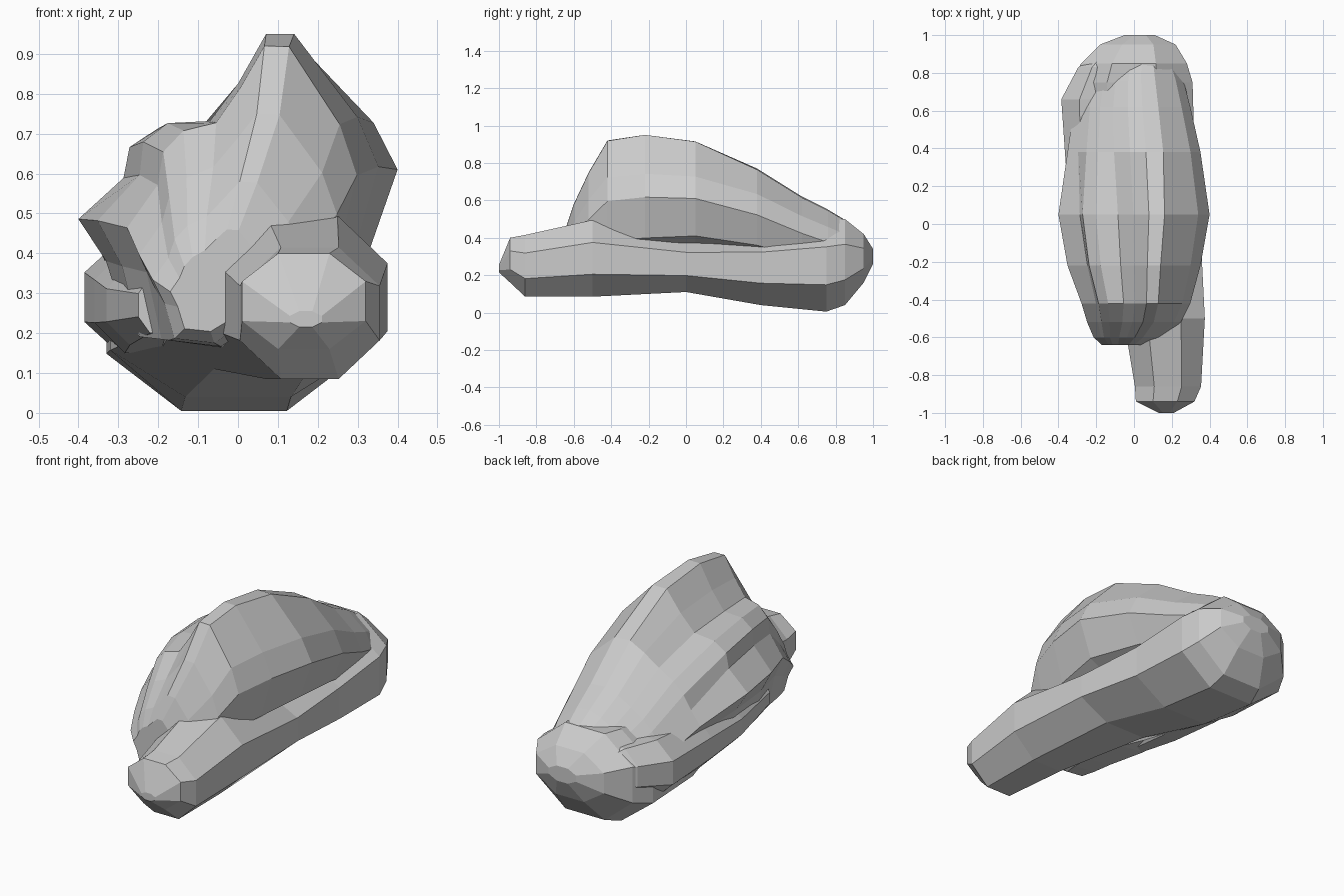
import bpy, bmesh, math


def loft(name, rings):
    # skin a list of equal-length point rings and close both ends
    bm = bmesh.new()
    vr = [[bm.verts.new(p) for p in r] for r in rings]
    n = len(vr[0])
    for a, b in zip(vr, vr[1:]):
        for i in range(n):
            j = (i + 1) % n
            bm.faces.new((a[i], a[j], b[j], b[i]))
    bm.faces.new(vr[0])
    bm.faces.new(vr[-1])
    bmesh.ops.triangulate(bm, faces=[f for f in bm.faces if len(f.verts) > 4])
    bmesh.ops.recalc_face_normals(bm, faces=bm.faces)
    me = bpy.data.meshes.new(name)
    bm.to_mesh(me)
    bm.free()
    ob = bpy.data.objects.new(name, me)
    bpy.context.collection.objects.link(ob)
    return ob


def lobe(name, stations, sides):
    # stations: y, centre x, centre z, half width, half height
    rings = []
    for y, cx, cz, rx, rz in stations:
        ring = []
        for i in range(sides):
            a = 2 * math.pi * (i + 0.5) / sides
            k = 1 / math.cos(math.pi / sides)
            ring.append((cx + rx * k * math.cos(a), y, cz + rz * k * math.sin(a)))
        rings.append(ring)
    return loft(name, rings)


# Long lower roll, protruding at the front and widening at the back
lobe("lower_roll", [
    (-1.00, 0.17, 0.235, 0.04, 0.02),
    (-0.94, 0.165, 0.28, 0.155, 0.12),
    (-0.86, 0.18, 0.25, 0.175, 0.165),
    (-0.50, 0.16, 0.29, 0.215, 0.205),
    (0.00, 0.06, 0.26, 0.29, 0.15),
    (0.40, 0.00, 0.24, 0.32, 0.20),
    (0.75, -0.01, 0.25, 0.32, 0.245),
    (0.85, 0.00, 0.27, 0.28, 0.23),
    (0.95, 0.02, 0.29, 0.20, 0.13),
    (1.00, 0.03, 0.30, 0.08, 0.04)], 8)

# Swelling at the rear left
lobe("left_swelling", [
    (-0.35, -0.20, 0.27, 0.05, 0.07),
    (0.00, -0.23, 0.27, 0.10, 0.10),
    (0.30, -0.23, 0.28, 0.13, 0.13),
    (0.66, -0.22, 0.29, 0.165, 0.15),
    (0.83, -0.17, 0.31, 0.125, 0.13),
    (0.93, -0.11, 0.32, 0.06, 0.07)], 8)

# Upper dome: a ridged front outline blends into a fuller rear outline
front = [(0.40, 0.63), (0.34, 0.75), (0.16, 0.95), (0.08, 0.95), (0.00, 0.83),
         (-0.08, 0.74), (-0.20, 0.735), (-0.27, 0.69), (-0.28, 0.61),
         (-0.40, 0.50), (-0.33, 0.39), (-0.28, 0.22), (-0.08, 0.20),
         (0.20, 0.35), (0.33, 0.42)]
rear = [(0.40, 0.63), (0.34, 0.78), (0.18, 0.94), (0.07, 0.95), (-0.03, 0.91),
        (-0.13, 0.84), (-0.22, 0.76), (-0.29, 0.68), (-0.35, 0.59),
        (-0.40, 0.50), (-0.34, 0.39), (-0.28, 0.24), (-0.05, 0.22),
        (0.20, 0.35), (0.33, 0.42)]
# y, x shift, width factor, bottom z, top z, blend to rear outline
dome = [(-0.64, -0.05, 0.30, 0.20, 0.46, 0.6),
        (-0.60, -0.03, 0.46, 0.17, 0.58, 0.5),
        (-0.52, 0.00, 0.62, 0.16, 0.75, 0.4),
        (-0.42, 0.01, 0.72, 0.16, 0.92, 0.2),
        (-0.22, 0.00, 0.88, 0.17, 0.95, 0.0),
        (0.05, 0.00, 1.00, 0.20, 0.915, 0.1),
        (0.38, 0.00, 0.88, 0.19, 0.77, 0.8),
        (0.62, -0.01, 0.77, 0.16, 0.62, 1.0),
        (0.76, -0.01, 0.68, 0.14, 0.55, 1.0),
        (0.86, 0.00, 0.56, 0.16, 0.49, 1.0),
        (0.95, 0.02, 0.36, 0.20, 0.41, 1.0)]
rings = []
for y, dx, w, zb, zt, t in dome:
    ring = []
    for (xf, zf), (xr, zr) in zip(front, rear):
        x = xf + (xr - xf) * t
        z = zf + (zr - zf) * t
        ring.append((dx + x * w, y, zb + (z - 0.2) / 0.75 * (zt - zb)))
    rings.append(ring)
loft("upper_dome", rings)
